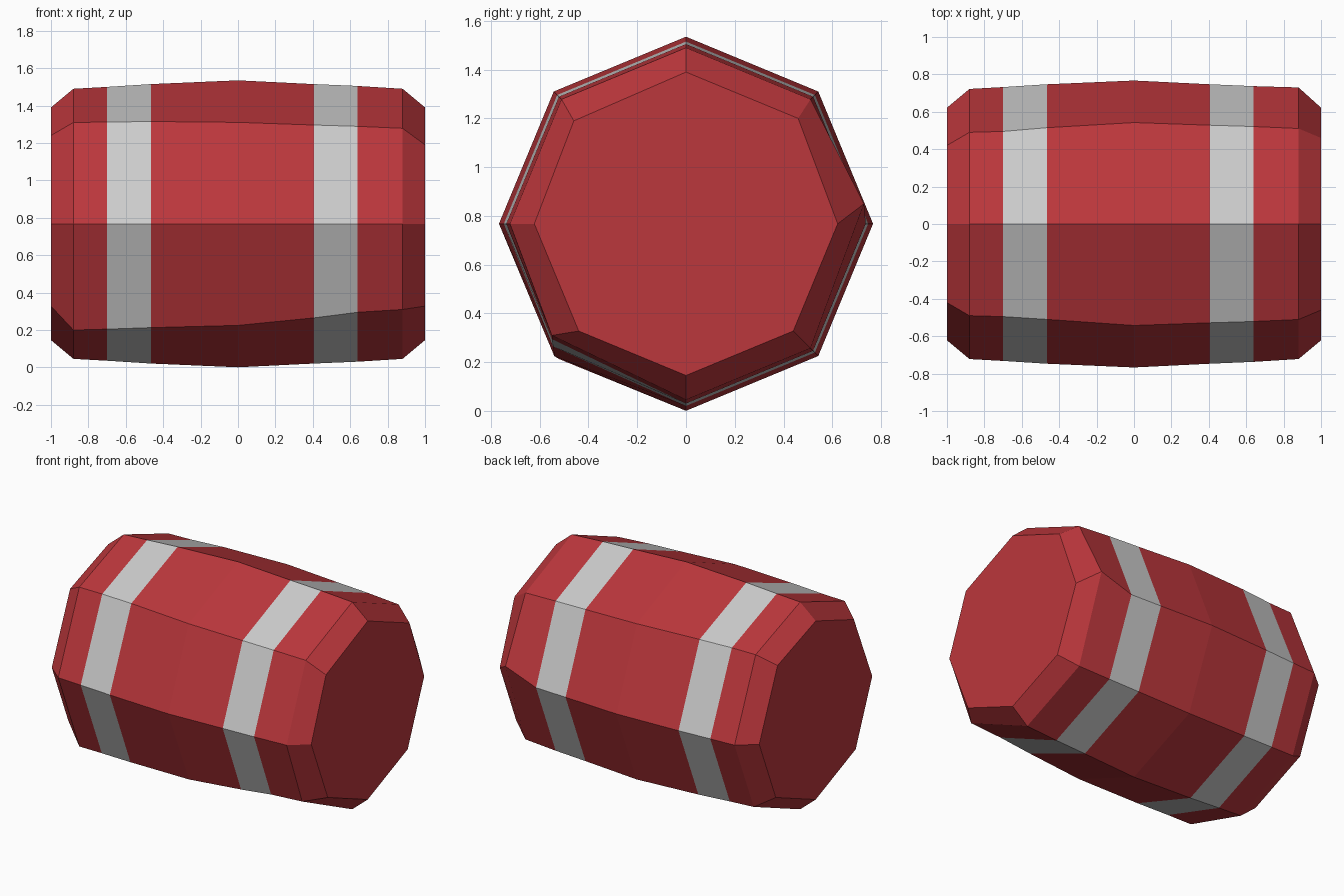
import bpy
import bmesh
from math import cos, sin, pi

if "Cube" in bpy.data.objects:
    bpy.data.objects.remove(bpy.data.objects["Cube"])

CENTRE_Z = 0.768
SIDES = 8

# Barrel profile along its length: (x, radius)
PROFILE = [(-1, .622), (-.88, .722), (-.7, .732), (-.465, .747), (0, .767),
           (.405, .747), (.64, .737), (.88, .722), (1, .622)]

# Hand-worn dents: (ring, corner) -> (y, z); corner 0 is the back, 2 the top
DENTS = {
    (0, 1): (.42, 1.24), (0, 3): (-.42, 1.24),
    (1, 1): (.49, 1.31), (1, 3): (-.49, 1.31), (1, 5): (-.49, .20),
    (2, 1): (.495, 1.312), (2, 3): (-.495, 1.312), (2, 5): (-.50, .205),
    (3, 1): (.515, 1.315), (3, 3): (-.51, 1.315), (3, 5): (-.52, .213),
    (4, 5): (-.54, .225), (5, 5): (-.545, .265), (6, 5): (-.55, .295),
    (7, 0): (.73, .85), (7, 5): (-.55, .31),
    (8, 1): (.46, 1.20), (8, 3): (-.46, 1.19),
}


def material(name, color):
    mat = bpy.data.materials.new(name)
    mat.diffuse_color = (*color, 1)
    mat.use_nodes = True
    mat.node_tree.nodes["Principled BSDF"].inputs["Base Color"].default_value = mat.diffuse_color
    return mat


def corner(ring, k):
    x, r = PROFILE[ring]
    a = 2 * pi * k / SIDES
    y, z = DENTS.get((ring, k), (r * cos(a), CENTRE_Z + r * sin(a)))
    return (x, y, z)


def barrel_section(name, first, last, mat, cap=None):
    """Loft the profile rings first..last, optionally closing one ring."""
    bm = bmesh.new()
    rings = {i: [bm.verts.new(corner(i, k)) for k in range(SIDES)]
             for i in range(first, last + 1)}
    for i in range(first, last):
        a, b = rings[i], rings[i + 1]
        for k in range(SIDES):
            n = (k + 1) % SIDES
            bm.faces.new((a[k], a[n], b[n], b[k]))
    if cap == first:
        bm.faces.new(rings[first][::-1])
    elif cap == last:
        bm.faces.new(rings[last])
    mesh = bpy.data.meshes.new(name)
    bm.to_mesh(mesh)
    bm.free()
    mesh.materials.append(mat)
    obj = bpy.data.objects.new(name, mesh)
    bpy.context.collection.objects.link(obj)


red = material("red_paint", (.50, .038, .045))
steel = material("steel", (.55, .55, .55))

# Red staves with closed ends, and two flush metal hoops between them
barrel_section("left_barrel_end", 0, 2, red, cap=0)
barrel_section("left_hoop", 2, 3, steel)
barrel_section("barrel_middle", 3, 5, red)
barrel_section("right_hoop", 5, 6, steel)
barrel_section("right_barrel_end", 6, 8, red, cap=8)
